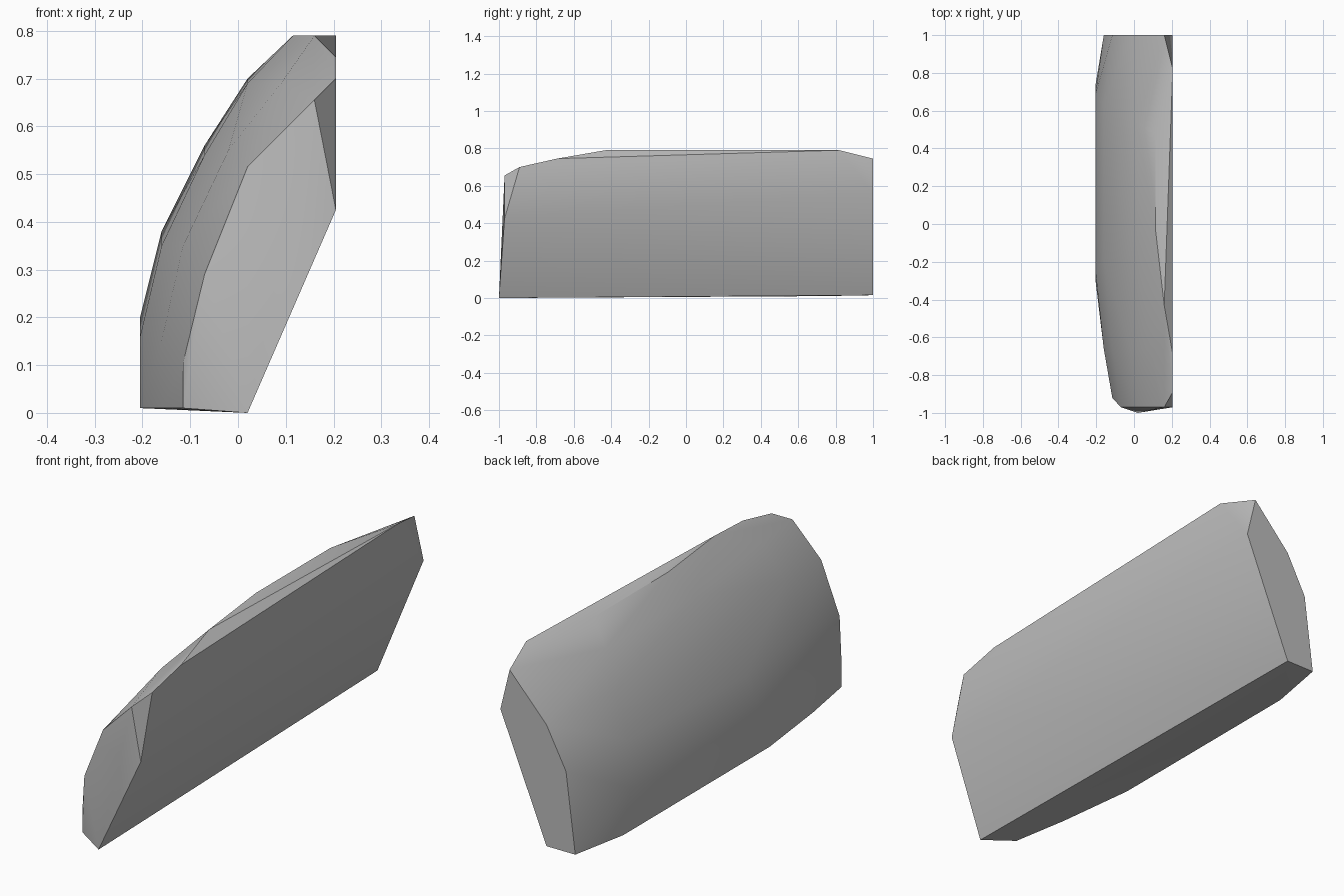
import bpy
import bmesh
import math

# Remove the default object
default_cube = bpy.data.objects.get("Cube")
if default_cube:
    bpy.data.objects.remove(default_cube, do_unlink=True)


def make_material(name, colour):
    mat = bpy.data.materials.new(name)
    mat.use_nodes = True
    mat.diffuse_color = colour
    mat.node_tree.nodes["Principled BSDF"].inputs["Base Color"].default_value = colour
    return mat


def section(y, profile):
    """Place an (x, z) profile at one depth."""
    return [(x, y, z) for x, z in profile]


points = []

# Front cap, with its lowest inner corner pushed slightly forward
points += section(-0.97, [(-0.07, 0.29), (0.02, 0.515), (0.16, 0.655), (0.205, 0.425)])
points += section(-0.92, [(-0.115, 0.01), (-0.115, 0.105)])
points += section(-1.0, [(0.02, 0.0)])

# Rounded shoulder behind the front cap
points += section(-0.66, [(-0.16, 0.01), (-0.16, 0.15), (-0.115, 0.35),
                          (-0.02, 0.55), (0.09, 0.69)])

# Bulging outer side: each higher row is shorter and the front end sits lower
outer_profile = [(-0.205, 0.01), (-0.205, 0.2), (-0.16, 0.38),
                 (-0.07, 0.56), (0.02, 0.7), (0.115, 0.79)]
last = len(outer_profile) - 1
for row, (x, z) in enumerate(outer_profile):
    inset = 0.25 * row / last
    drop = 0.05 * (1 - row / last) if row else 0
    points += [(x, -0.29 + inset, z - drop), (x, 0.73 - inset, z)]

# Upper inner edge with its chamfered ends
points += [(0.16, -0.43, 0.79)]
for y, z in [(-0.89, 0.7), (-0.69, 0.745), (0.82, 0.79)]:
    points.append((0.205, y, z))

# Flat back cap
points += section(1.0, [(-0.02, 0.015), (-0.16, 0.015), (-0.115, 0.37),
                        (-0.02, 0.55), (0.16, 0.745), (0.205, 0.56)])

# Wrap the sections in one closed skin
bm = bmesh.new()
for point in points:
    bm.verts.new(point)
hull = bmesh.ops.convex_hull(bm, input=bm.verts[:], use_existing_faces=False)
loose = [v for v in bm.verts if not v.link_faces]
bmesh.ops.delete(bm, geom=loose, context="VERTS")
bmesh.ops.dissolve_limit(bm, angle_limit=math.radians(0.5),
                         verts=bm.verts[:], edges=bm.edges[:])
bmesh.ops.recalc_face_normals(bm, faces=bm.faces[:])

mesh = bpy.data.meshes.new("curved_block")
bm.to_mesh(mesh)
bm.free()
block = bpy.data.objects.new("curved_block", mesh)
bpy.context.collection.objects.link(block)
mesh.materials.append(make_material("plain grey", (0.5, 0.5, 0.5, 1.0)))

# Soft bulge, crisp caps
bpy.ops.object.select_all(action="DESELECT")
block.select_set(True)
bpy.context.view_layer.objects.active = block
bpy.ops.object.shade_smooth_by_angle(angle=math.radians(30))
